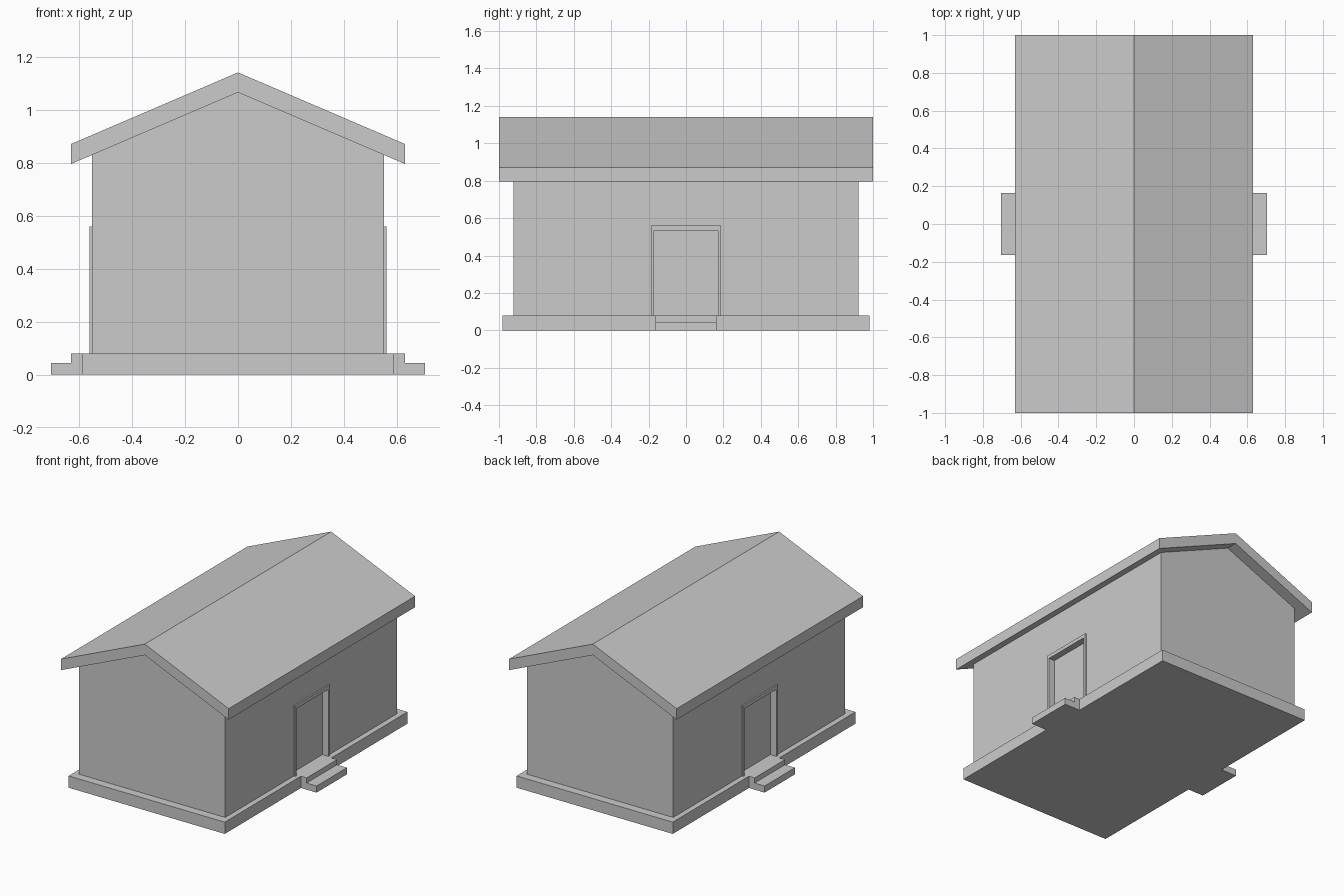
import bpy
import bmesh
from mathutils import Vector

if "Cube" in bpy.data.objects:
    bpy.data.objects.remove(bpy.data.objects["Cube"])


def extrude(name, points, axis, start, end):
    """Prism from an outline: axis 'y' takes (x, z) points, axis 'x' takes (y, z)."""
    def place(p, d):
        return (p[0], d, p[1]) if axis == 'y' else (d, p[0], p[1])
    bm = bmesh.new()
    face = bm.faces.new([bm.verts.new(place(p, start)) for p in points])
    step = Vector(place((0, 0), end - start))
    new = bmesh.ops.extrude_face_region(bm, geom=[face], use_keep_orig=True)["geom"]
    bmesh.ops.translate(bm, vec=step, verts=[v for v in new if isinstance(v, bmesh.types.BMVert)])
    bmesh.ops.recalc_face_normals(bm, faces=bm.faces[:])
    mesh = bpy.data.meshes.new(name)
    bm.to_mesh(mesh)
    bm.free()
    obj = bpy.data.objects.new(name, mesh)
    bpy.context.collection.objects.link(obj)
    return obj


def rect(half_width, z0, z1):
    return [(-half_width, z0), (half_width, z0), (half_width, z1), (-half_width, z1)]


FLOOR = 0.08
EAVE_X, EAVE_Z, RIDGE_Z, ROOF_THICK = 0.63, 0.795, 1.065, 0.075
WALL_X, WALL_Y = 0.55, 0.923
BASE_X = 0.587
DOOR_HALF, DOOR_TOP = 0.17, 0.535
TRIM_HALF, TRIM_TOP = 0.187, 0.56

# Foundation slab
extrude("foundation", rect(BASE_X, 0, FLOOR), 'y', -0.98, 0.98)

# Gabled wall block, its top following the roof underside
wall_z = RIDGE_Z - (RIDGE_Z - EAVE_Z) * WALL_X / EAVE_X
walls = extrude("walls", [(-WALL_X, FLOOR), (WALL_X, FLOOR), (WALL_X, wall_z),
                          (0, RIDGE_Z), (-WALL_X, wall_z)], 'y', -WALL_Y, WALL_Y)

# Roof: chevron with thick edges
extrude("roof", [(-EAVE_X, EAVE_Z), (0, RIDGE_Z), (EAVE_X, EAVE_Z),
                 (EAVE_X, EAVE_Z + ROOF_THICK), (0, RIDGE_Z + ROOF_THICK),
                 (-EAVE_X, EAVE_Z + ROOF_THICK)], 'y', -1, 1)

# Door, trim and steps on both long sides
for side, s in (("right", 1), ("left", -1)):
    # Recess cut into the wall
    cutter = extrude(f"{side}_door_cutter", rect(DOOR_HALF, FLOOR - 0.05, DOOR_TOP),
                     'x', s * 0.505, s * 0.65)
    cutter.hide_render = True
    cutter.hide_set(True)
    cutter.display_type = 'WIRE'
    cut = walls.modifiers.new(f"{side}_doorway", 'BOOLEAN')
    cut.operation = 'DIFFERENCE'
    cut.solver = 'EXACT'
    cut.object = cutter
    # Door panel at the back of the recess
    extrude(f"{side}_door", rect(DOOR_HALF, FLOOR, DOOR_TOP), 'x', s * 0.505, s * 0.515)
    # Raised trim around the opening
    extrude(f"{side}_door_trim",
            [(-TRIM_HALF, FLOOR), (-TRIM_HALF, TRIM_TOP), (TRIM_HALF, TRIM_TOP),
             (TRIM_HALF, FLOOR), (DOOR_HALF, FLOOR), (DOOR_HALF, DOOR_TOP),
             (-DOOR_HALF, DOOR_TOP), (-DOOR_HALF, FLOOR)], 'x', s * WALL_X, s * 0.56)
    # Two steps as one profile
    steps = [(BASE_X, 0), (0.705, 0), (0.705, 0.045), (0.63, 0.045),
             (0.63, FLOOR), (BASE_X, FLOOR)]
    extrude(f"{side}_steps", [(s * x, z) for x, z in steps], 'y', -0.163, 0.163)

# Apply the doorway cuts, then drop the helpers
bpy.context.view_layer.objects.active = walls
for mod in list(walls.modifiers):
    cutter = mod.object
    bpy.ops.object.modifier_apply(modifier=mod.name)
    bpy.data.objects.remove(cutter)
